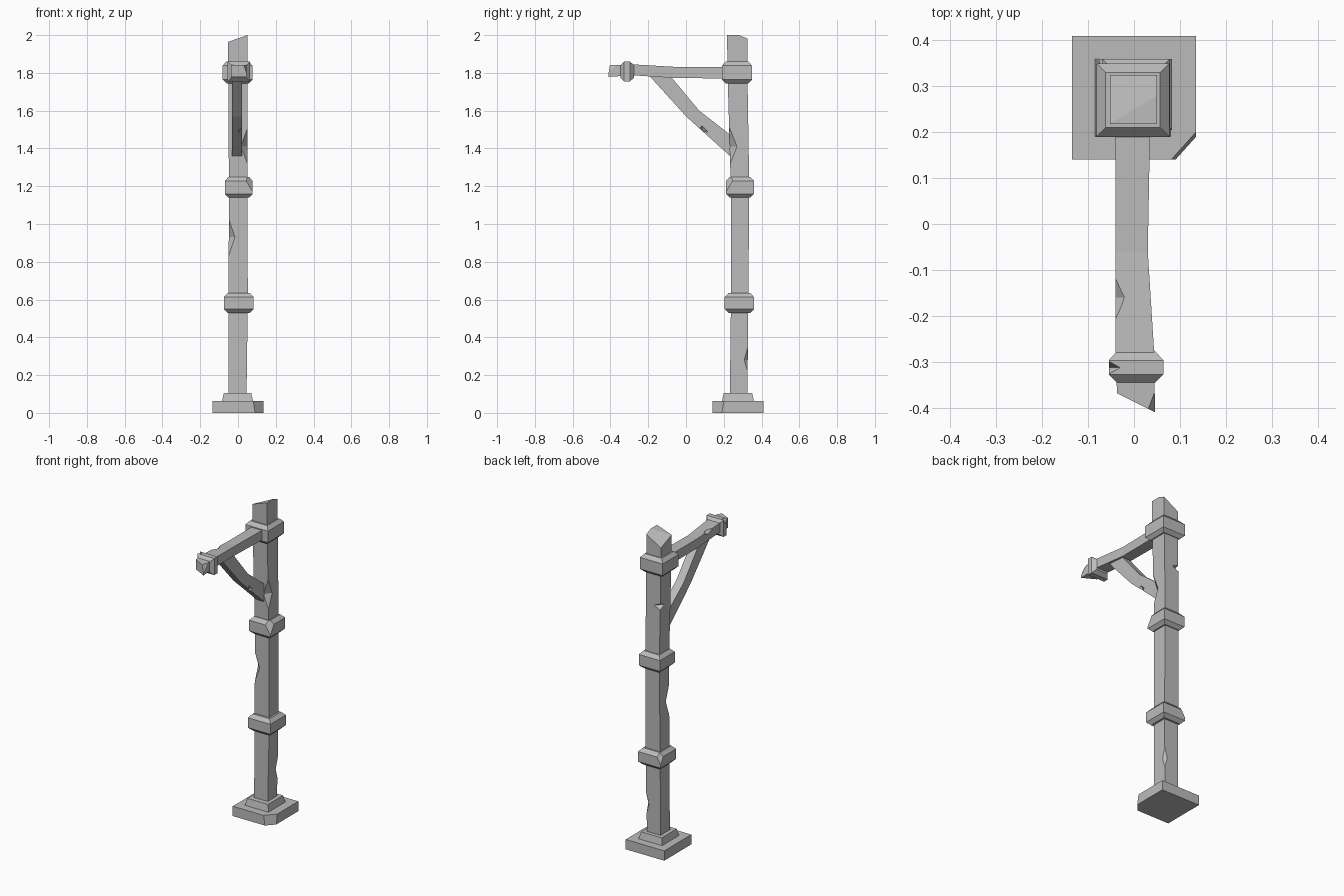
import bpy
import bmesh
from mathutils import Vector

cube = bpy.data.objects.get("Cube")
if cube:
    bpy.data.objects.remove(cube, do_unlink=True)

GREY = (0.5, 0.5, 0.5, 1.0)
material = bpy.data.materials.new("plain grey")
material.use_nodes = True
material.diffuse_color = GREY
material.node_tree.nodes["Principled BSDF"].inputs["Base Color"].default_value = GREY


def ring_level(x0, x1, y0, y1, z):
    """Rectangle lying flat at height z."""
    return [(x0, y0, z), (x1, y0, z), (x1, y1, z), (x0, y1, z)]


def ring_upright(x0, x1, z0, z1, y):
    """Rectangle standing across the y direction."""
    return [(x0, y, z0), (x1, y, z0), (x1, y, z1), (x0, y, z1)]


def loft(name, rings, trims=()):
    """Skin a row of rings, cap both ends, then slice off broken corners."""
    bm = bmesh.new()
    loops = [[bm.verts.new(p) for p in ring] for ring in rings]
    for low, high in zip(loops, loops[1:]):
        for i in range(len(low)):
            j = (i + 1) % len(low)
            bm.faces.new((low[i], low[j], high[j], high[i]))
    bm.faces.new(loops[0])
    bm.faces.new(loops[-1])
    for point, normal in trims:
        geom = bm.verts[:] + bm.edges[:] + bm.faces[:]
        cut = bmesh.ops.bisect_plane(bm, geom=geom, plane_co=point,
                                     plane_no=Vector(normal).normalized(),
                                     clear_outer=True)["geom_cut"]
        rim = [e for e in cut if isinstance(e, bmesh.types.BMEdge)]
        bmesh.ops.edgenet_fill(bm, edges=rim)
    bmesh.ops.recalc_face_normals(bm, faces=bm.faces)
    mesh = bpy.data.meshes.new(name)
    bm.to_mesh(mesh)
    bm.free()
    mesh.materials.append(material)
    obj = bpy.data.objects.new(name, mesh)
    bpy.context.collection.objects.link(obj)
    return obj


def chip(obj, centre, size):
    """Carve a diamond-shaped nick out of an edge."""
    bm = bmesh.new()
    c, s = Vector(centre), Vector(size)
    waist = [bm.verts.new(c + Vector((dx * s.x, dy * s.y, 0)))
             for dx, dy in ((1, 0), (0, 1), (-1, 0), (0, -1))]
    for sign in (1, -1):
        tip = bm.verts.new(c + Vector((0, 0, sign * s.z)))
        for i in range(4):
            bm.faces.new((waist[i], waist[(i + 1) % 4], tip))
    bmesh.ops.recalc_face_normals(bm, faces=bm.faces)
    mesh = bpy.data.meshes.new("chip_cutter")
    bm.to_mesh(mesh)
    bm.free()
    mesh.materials.append(material)
    cutter = bpy.data.objects.new("chip_cutter", mesh)
    cutter.hide_render = True
    bpy.context.collection.objects.link(cutter)
    mod = obj.modifiers.new("chip", "BOOLEAN")
    mod.operation = "DIFFERENCE"
    mod.solver = "EXACT"
    mod.object = cutter
    bpy.context.view_layer.objects.active = obj
    bpy.ops.object.modifier_apply(modifier=mod.name)
    bpy.data.objects.remove(cutter, do_unlink=True)


def collar(name, make_ring, box, start, end, trims=()):
    """Band with bevelled rims, running from start to end."""
    a0, a1, b0, b1 = box
    rings = []
    for inset, along in ((0.02, start), (0, start + 0.02),
                         (0, end - 0.022), (0.02, end)):
        rings.append(make_ring(a0 + inset, a1 - inset, b0 + inset, b1 - inset, along))
    return loft(name, rings, trims)


# Foot: broad slab with a broken corner, and a tapered step
loft("base_slab",
     [ring_level(-0.135, 0.135, 0.14, 0.41, z) for z in (0, 0.062)],
     [((0.135, 0.2, 0.062), (1, -0.9, 0.15))])
loft("base_step", [ring_level(-0.085, 0.08, 0.19, 0.36, 0.06),
                   ring_level(-0.075, 0.07, 0.2, 0.35, 0.105)])

# Post: slightly uneven timber with a skewed, broken top
top = (-0.05, 0.22, 1.965)
post = loft("post",
            [ring_level(-0.05, 0.045, 0.232, 0.325, 0.08),
             ring_level(-0.05, 0.052, 0.238, 0.33, 0.6),
             ring_level(-0.048, 0.05, 0.237, 0.335, 1.2),
             ring_level(-0.052, 0.05, 0.22, 0.325, 1.8),
             ring_level(-0.052, 0.05, 0.217, 0.325, 2.03)],
            [(top, (-0.35, 0, 1)), (top, (-0.59, 0.4, 1))])
chip(post, (-0.05, 0.238, 0.93), (0.035, 0.035, 0.1))
chip(post, (0.05, 0.23, 1.41), (0.035, 0.04, 0.1))
chip(post, (0.048, 0.328, 0.28), (0.02, 0.02, 0.07))
chip(post, (-0.051, 0.329, 1.55), (0.045, 0.045, 0.02))

# Post collars
collar("lower_collar", ring_level, (-0.075, 0.083, 0.205, 0.36), 0.53, 0.635,
       [((-0.075, 0.36, 0.57), (-1, 1, 0.6))])
collar("middle_collar", ring_level, (-0.07, 0.078, 0.212, 0.36), 1.14, 1.25,
       [((0.078, 0.212, 1.17), (1, -1, 0.6))])
collar("upper_collar", ring_level, (-0.082, 0.077, 0.19, 0.35), 1.745, 1.86)

# Arm: bent beam reaching forward, with a snapped end
arm = loft("arm",
           [ring_upright(-0.04, 0.036, 1.77, 1.832, 0.26),
            ring_upright(-0.04, 0.03, 1.773, 1.832, -0.06),
            ring_upright(-0.04, 0.044, 1.787, 1.845, -0.28),
            ring_upright(-0.035, 0.046, 1.778, 1.84, -0.43)],
           [((-0.035, -0.37, 1.8), (-0.5, -1, 0)),
            ((0.034, -0.396, 1.84), (1, -0.4, 0.4))])
chip(arm, (-0.04, -0.16, 1.839), (0.02, 0.05, 0.02))

# Arm collar
arm_collar = collar("arm_collar", ring_upright,
                    (-0.055, 0.064, 1.755, 1.86), -0.348, -0.275)
chip(arm_collar, (-0.055, -0.313, 1.86), (0.025, 0.014, 0.03))

# Brace: angled strut under the arm
outline = ((-0.19, 1.78), (0, 1.57), (0.1, 1.48), (0.25, 1.345),
           (0.25, 1.46), (0.07, 1.6), (-0.08, 1.78))
brace = loft("brace", [[(x, y, z) for y, z in outline] for x in (-0.033, 0.02)])
chip(brace, (0.02, 0.085, 1.49), (0.02, 0.03, 0.03))
